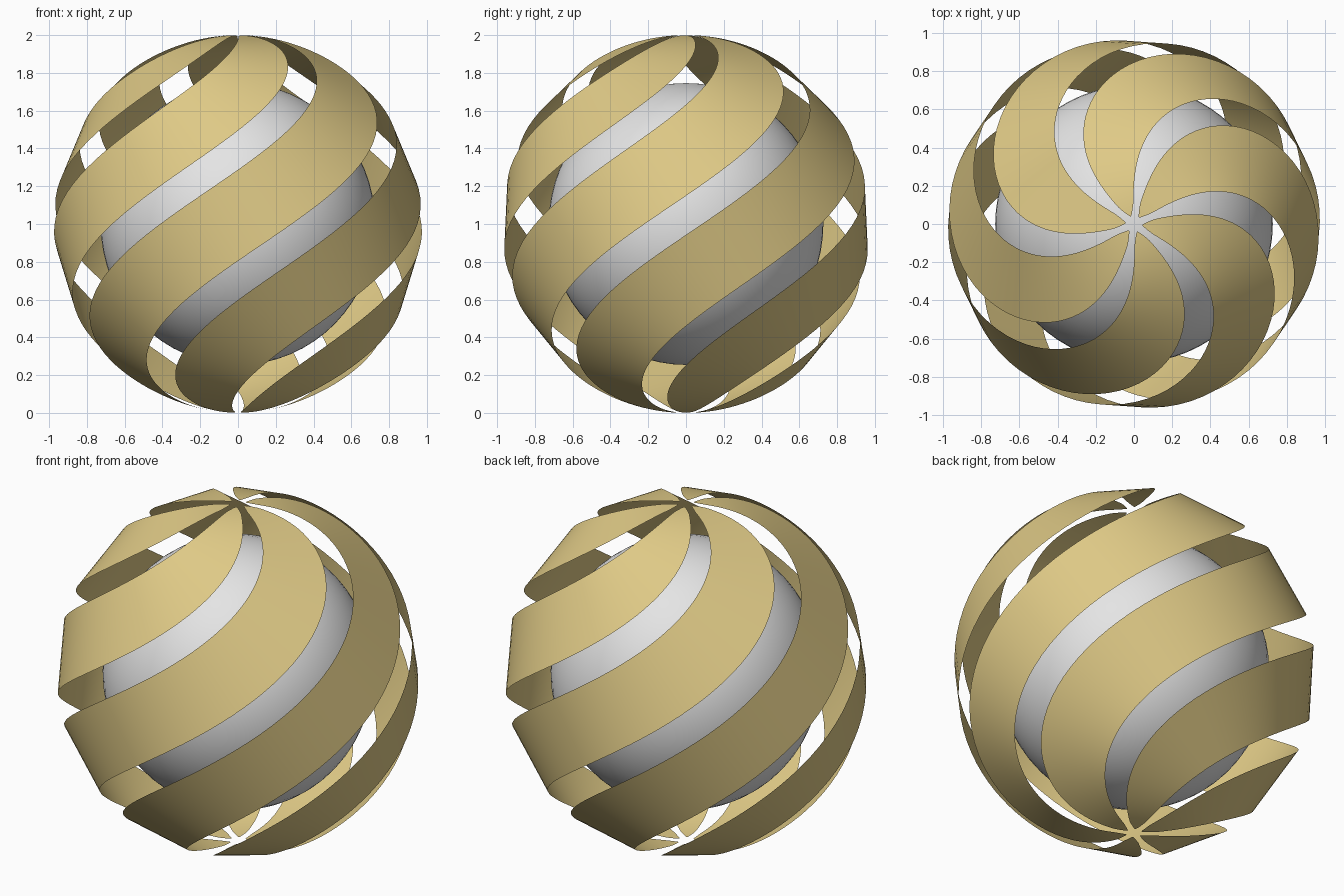
import bpy
import bmesh
from math import sin, cos, pi, radians, sqrt
from mathutils import Vector

BANDS = 6
STEPS = 110                 # rows along each band
COLUMNS = 4                 # faces across each band
TWIST = radians(87)         # turn per unit of height
HALF_WIDTH = radians(21)
START = radians(-94)
SQUASH = 0.975              # width relative to height
TIP = 0.045                 # polar angle where the bands end
ROUND_END = 0.13            # polar angle where the tip rounding starts

cube = bpy.data.objects.get("Cube")
if cube:
    bpy.data.objects.remove(cube, do_unlink=True)


def make_material(name, colour):
    mat = bpy.data.materials.new(name)
    mat.use_nodes = True
    mat.diffuse_color = colour
    mat.node_tree.nodes["Principled BSDF"].inputs["Base Color"].default_value = colour
    return mat


gold = make_material("pale gold", (0.74, 0.59, 0.24, 1))
silver = make_material("light grey", (0.78, 0.78, 0.78, 1))


def edge_point(z, angle):
    """Point on the squashed sphere, twisted in proportion to height."""
    z = max(-1, min(1, z))
    r = SQUASH * sqrt(1 - z * z)
    a = angle + TWIST * z
    return Vector((r * cos(a), r * sin(a), z + 1))


def make_band(name, angle):
    """Ribbon that is straight across, square to its own direction."""
    bm = bmesh.new()
    rows = []
    for i in range(STEPS + 1):
        # rows crowd together toward the two tips
        t = 0.5 + 0.5 * cos(pi * i / STEPS)
        polar = TIP + (pi - 2 * TIP) * t
        z, r = cos(polar), sin(polar)
        near = min(polar, pi - polar)
        half = HALF_WIDTH
        if near < ROUND_END:
            q = (ROUND_END - near) / (ROUND_END - TIP)
            half *= max(0.02, sqrt(max(0, 1 - q * q)))
        # height shift that makes the cross line meet both edges squarely
        shift = half * TWIST * r ** 4 / (1 + TWIST ** 2 * r ** 4)
        left = edge_point(z + shift, angle - half)
        right = edge_point(z - shift, angle + half)
        rows.append([bm.verts.new(left.lerp(right, j / COLUMNS))
                     for j in range(COLUMNS + 1)])
    for low, high in zip(rows, rows[1:]):
        for j in range(COLUMNS):
            face = bm.faces.new((low[j], low[j + 1], high[j + 1], high[j]))
            face.smooth = True
    mesh = bpy.data.meshes.new(name)
    bm.to_mesh(mesh)
    bm.free()
    mesh.materials.append(gold)
    band = bpy.data.objects.new(name, mesh)
    bpy.context.collection.objects.link(band)


# Twisted outer bands
for n in range(BANDS):
    make_band(f"spiral_band_{n + 1}", START + n * 2 * pi / BANDS)

# Inner ball
bpy.ops.mesh.primitive_uv_sphere_add(segments=64, ring_count=32, radius=0.746,
                                     location=(0, 0, 1))
ball = bpy.context.object
ball.name = "inner_ball"
ball.scale = (SQUASH, SQUASH, 1)
ball.data.materials.append(silver)
bpy.ops.object.shade_smooth()
